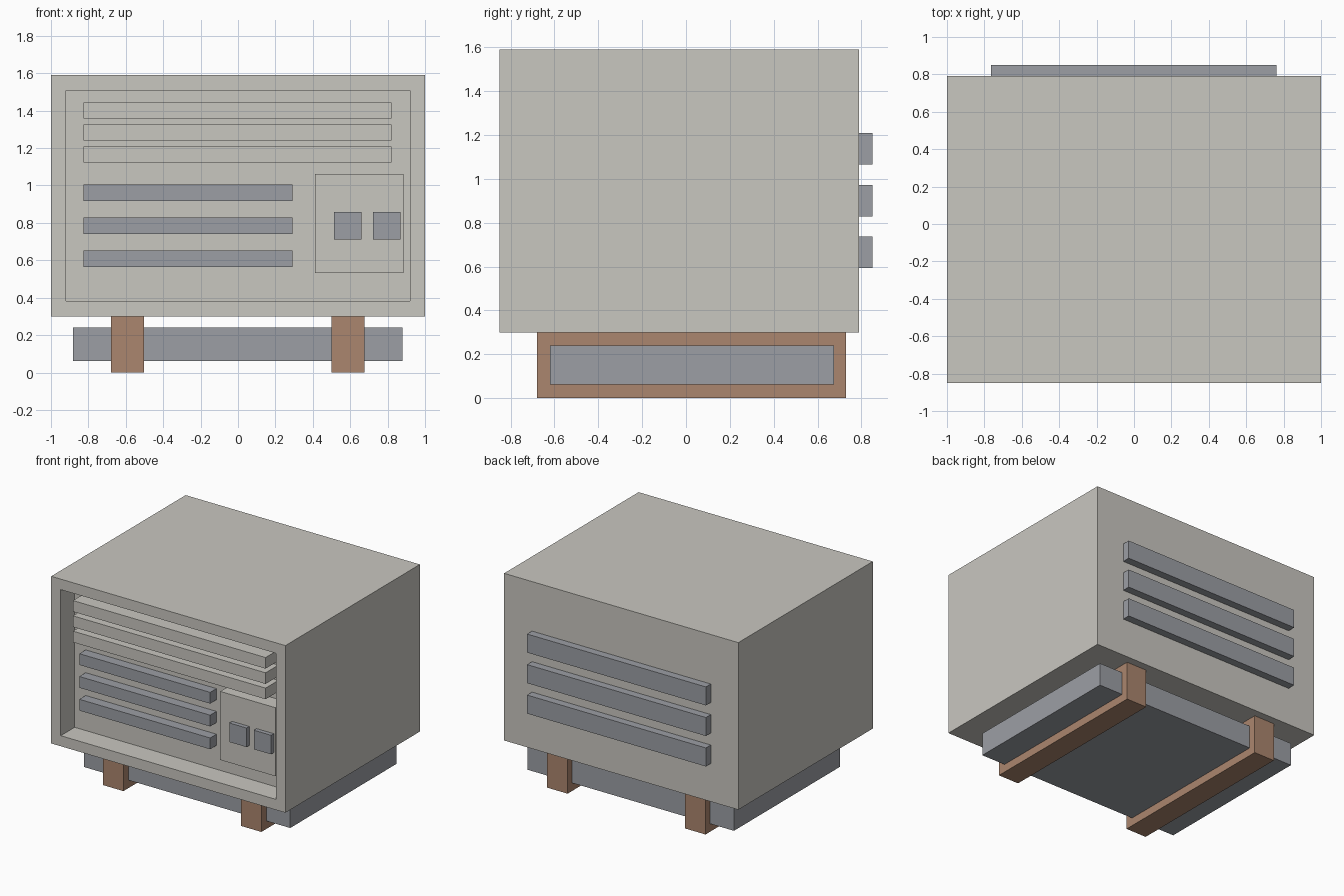
import bpy
import bmesh

if "Cube" in bpy.data.objects:
    bpy.data.objects.remove(bpy.data.objects["Cube"])


def srgb(r, g, b):
    def lin(c):
        c /= 255
        return c / 12.92 if c <= 0.04045 else ((c + 0.055) / 1.055) ** 2.4
    return (lin(r), lin(g), lin(b), 1)


def material(name, rgb):
    m = bpy.data.materials.new(name)
    m.diffuse_color = srgb(*rgb)
    m.use_nodes = True
    m.node_tree.nodes["Principled BSDF"].inputs["Base Color"].default_value = m.diffuse_color
    return m


casing = material("warm grey casing", (201, 199, 192))
steel = material("blue grey metal", (156, 159, 165))
timber = material("brown wood", (171, 134, 110))


def box(name, mat, x, y, z, recess=None):
    """Box from (min, max) ranges; recess = (margin, depth) sinks the front face."""
    bm = bmesh.new()
    bmesh.ops.create_cube(bm, size=1)
    for v in bm.verts:
        for i, (lo, hi) in enumerate((x, y, z)):
            v.co[i] = hi if v.co[i] > 0 else lo
    bm.normal_update()
    if recess:
        margin, depth = recess
        front = min(bm.faces, key=lambda f: f.calc_center_median().y)
        bmesh.ops.inset_region(bm, faces=[front], thickness=margin)
        # A second, zero-width ring becomes the recess walls
        sunk = bmesh.ops.extrude_discrete_faces(bm, faces=[front])["faces"][0]
        bmesh.ops.translate(bm, verts=sunk.verts, vec=(0, depth, 0))
        bmesh.ops.recalc_face_normals(bm, faces=bm.faces)
    mesh = bpy.data.meshes.new(name)
    bm.to_mesh(mesh)
    bm.free()
    mesh.materials.append(mat)
    obj = bpy.data.objects.new(name, mesh)
    bpy.context.collection.objects.link(obj)
    return obj


FRONT, BACK, WELL = -0.85, 0.79, -0.68

# Cabinet with the recessed front
box("cabinet", casing, (-1, 1), (FRONT, BACK), (0.30, 1.59), recess=(0.115, 0.17))

# Upper louvres in the recess
for i, z in enumerate((1.122, 1.24, 1.358)):
    box(f"louvre_{i}", casing, (-0.825, 0.82), (-0.835, WELL), (z, z + 0.086))

# Metal grille bars, front and back
for i, z in enumerate((0.565, 0.741, 0.917)):
    box(f"front_bar_{i}", steel, (-0.825, 0.292), (-0.757, WELL), (z, z + 0.087))
for i, z in enumerate((0.594, 0.829, 1.065)):
    box(f"back_bar_{i}", steel, (-0.765, 0.762), (BACK, 0.85), (z, z + 0.143))

# Control panel with two square buttons
box("control_panel", casing, (0.412, 0.885), (-0.805, WELL), (0.533, 1.062))
for i, x in enumerate((0.513, 0.722)):
    box(f"button_{i}", steel, (x, x + 0.147), (-0.838, -0.805), (0.711, 0.858))

# Under tray and the two wooden skids it passes through
box("under_tray", steel, (-0.882, 0.88), (-0.62, 0.675), (0.062, 0.24))
for side, x in (("left", -0.678), ("right", 0.50)):
    box(f"{side}_skid", timber, (x, x + 0.176), (-0.68, 0.73), (0, 0.30))
